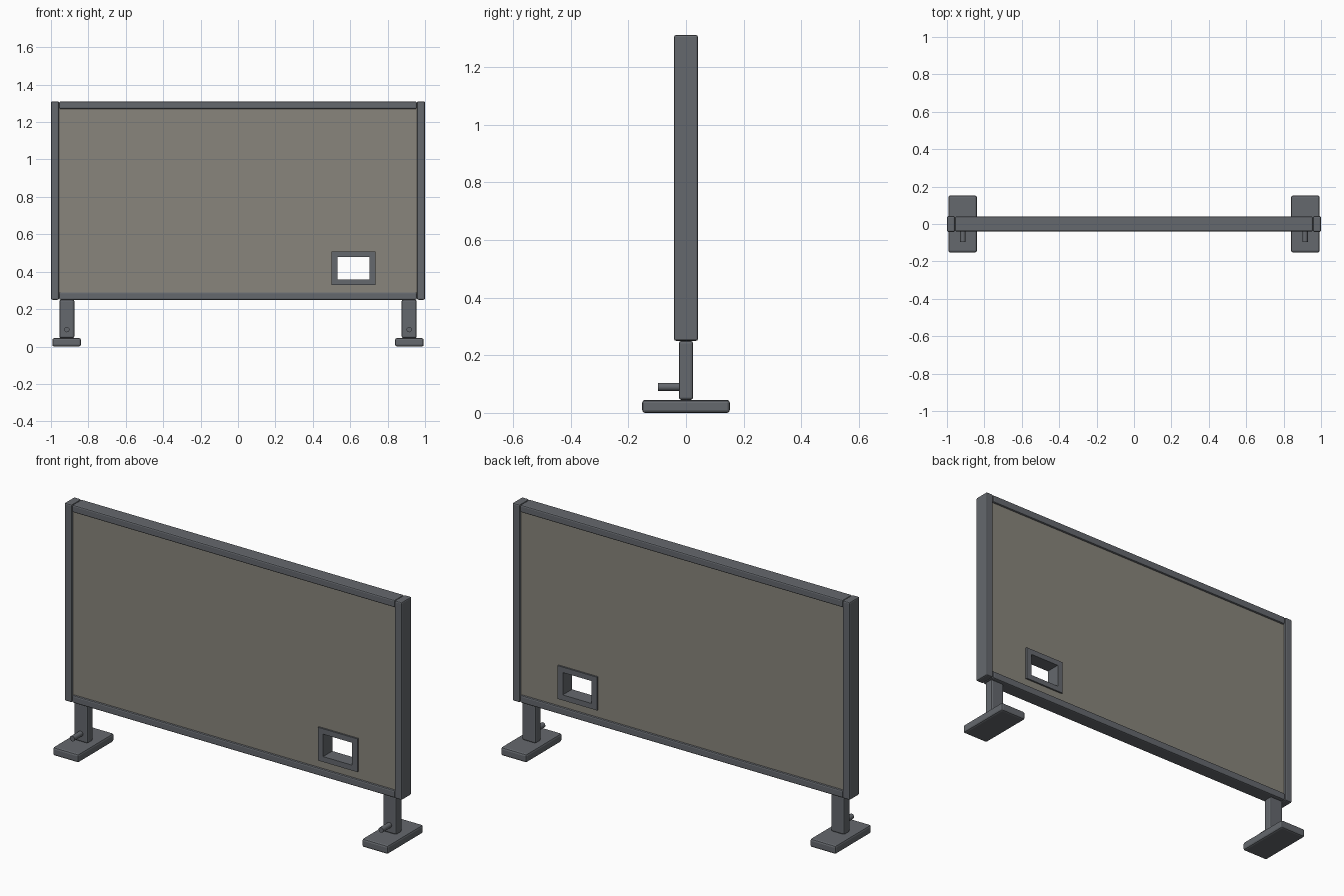
import bpy, bmesh
from mathutils import Vector

if "Cube" in bpy.data.objects:
    bpy.data.objects.remove(bpy.data.objects["Cube"])


def material(name, rgb):
    m = bpy.data.materials.new(name)
    m.diffuse_color = (*rgb, 1)
    m.use_nodes = True
    m.node_tree.nodes["Principled BSDF"].inputs["Base Color"].default_value = m.diffuse_color
    return m


METAL = material("dark_metal", (0.13, 0.14, 0.155))
SHEET = material("tinted_panel", (0.25, 0.235, 0.20))


def finish(bm, name, mat):
    bmesh.ops.recalc_face_normals(bm, faces=bm.faces)
    me = bpy.data.meshes.new(name)
    bm.to_mesh(me)
    bm.free()
    ob = bpy.data.objects.new(name, me)
    bpy.context.collection.objects.link(ob)
    me.materials.append(mat)
    return ob


def box(name, x, y, z, bevel):
    """Bevelled box from (min, max) ranges."""
    bm = bmesh.new()
    bmesh.ops.create_cube(bm, size=1)
    for v in bm.verts:
        v.co = Vector([(a + b) / 2 + c * (b - a) for c, (a, b) in zip(v.co, (x, y, z))])
    ob = finish(bm, name, METAL)
    mod = ob.modifiers.new("bevel", "BEVEL")
    mod.width, mod.segments = bevel, 2
    return ob


def ring(name, outer, inner, depth, mat):
    """Rectangular plate with a rectangular hole; rects are x0, x1, z0, z1."""
    bm = bmesh.new()
    loops = []
    for x0, x1, z0, z1 in (outer, inner):
        for y in (-depth, depth):
            loops.append([bm.verts.new((x, y, z)) for x, z in
                          ((x0, z0), (x1, z0), (x1, z1), (x0, z1))])
    of, ob_, inf, inb = loops
    for a, b in ((of, inf), (ob_, inb), (of, ob_), (inf, inb)):
        for i in range(4):
            j = (i + 1) % 4
            bm.faces.new((a[i], a[j], b[j], b[i]))
    return finish(bm, name, mat)


# Main panel with window opening, and the window surround
ring("panel", (-0.965, 0.965, 0.265, 1.295), (0.515, 0.72, 0.343, 0.493), 0.03, SHEET)
ring("window_frame", (0.50, 0.735, 0.33, 0.508), (0.532, 0.703, 0.359, 0.479), 0.039, METAL)

# Horizontal rails
for name, z in (("bottom_rail", 0.25), ("top_rail", 1.27)):
    box(name, (-0.956, 0.956), (-0.04, 0.04), (z, z + 0.04), 0.007)

# Side posts, legs, feet and locking pins on both ends
for side, s in (("left", -1), ("right", 1)):
    def span(a, b):
        return tuple(sorted((s * a, s * b)))
    box(side + "_post", span(0.957, 1.0), (-0.042, 0.042), (0.25, 1.31), 0.007)
    box(side + "_leg", span(0.875, 0.955), (-0.025, 0.025), (0.045, 0.25), 0.009)
    box(side + "_foot", span(0.84, 0.993), (-0.152, 0.152), (0.0, 0.045), 0.01)
    bpy.ops.mesh.primitive_cylinder_add(vertices=16, radius=0.014, depth=0.085,
                                        location=(s * 0.915, -0.054, 0.09),
                                        rotation=(1.570796, 0, 0))
    pin = bpy.context.object
    pin.name = side + "_pin"
    pin.data.materials.append(METAL)
    bpy.ops.object.shade_smooth_by_angle()
